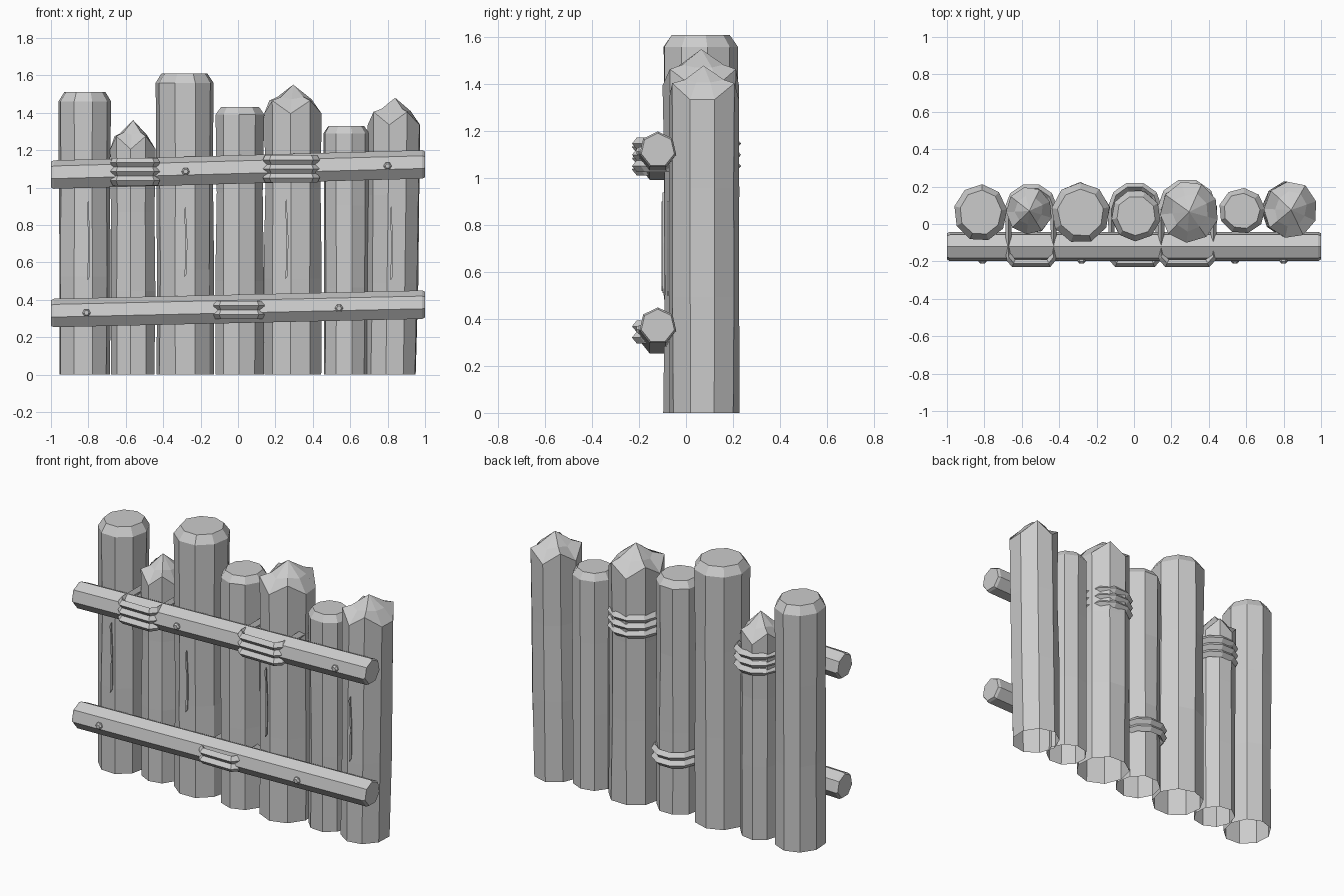
import bpy, bmesh, math, random
from mathutils import Vector

random.seed(4)
if "Cube" in bpy.data.objects:
    bpy.data.objects.remove(bpy.data.objects["Cube"], do_unlink=True)

GREY = 0.6
mat = bpy.data.materials.new("plain grey")
mat.use_nodes = True
mat.diffuse_color = (GREY, GREY, GREY, 1)
mat.node_tree.nodes["Principled BSDF"].inputs["Base Color"].default_value = (GREY, GREY, GREY, 1)


def finish(bm, name):
    bmesh.ops.recalc_face_normals(bm, faces=bm.faces)
    mesh = bpy.data.meshes.new(name)
    bm.to_mesh(mesh)
    bm.free()
    mesh.materials.append(mat)
    obj = bpy.data.objects.new(name, mesh)
    bpy.context.collection.objects.link(obj)
    return obj


def bridge(bm, a, b):
    n = len(a)
    for i in range(n):
        bm.faces.new((a[i], a[(i + 1) % n], b[(i + 1) % n], b[i]))


def log(name, x0, x1, y, ry, shoulder, top, pointed, lean=0.0, sides=9):
    """Hewn upright log, open at the foot, with a chamfered or pointed head."""
    bm = bmesh.new()
    cx, rx = (x0 + x1) / 2, (x1 - x0) / 2
    turn = random.uniform(0, 0.5)

    def ring(z, scale, wobble=0.0, zigzag=0.0):
        dx = lean * (z / top - 0.5)
        verts = []
        for i in range(sides):
            a = turn + math.tau * i / sides
            s = scale * (1 + random.uniform(-wobble, wobble))
            dz = zigzag * (1 if i % 2 else -1)
            verts.append(bm.verts.new((cx + dx + rx * s * math.cos(a),
                                       y + ry * s * math.sin(a), z + dz)))
        return verts

    rings = [ring(0, 1.0, 0.03), ring(shoulder * 0.36, 1.0, 0.035),
             ring(shoulder * 0.7, 0.99, 0.035)]
    if pointed:
        rings += [ring(shoulder, 1.02, 0.02, 0.035),
                  ring((shoulder * 0.6 + top * 0.4), 0.62, 0.1, 0.006)]
    else:
        rings += [ring(shoulder, 1.02, 0.01), ring(top, 0.8, 0.02)]
    for a, b in zip(rings, rings[1:]):
        bridge(bm, a, b)
    if pointed:
        tip = bm.verts.new((cx + lean / 2, y, top))
        for i in range(sides):
            bm.faces.new((rings[-1][i], rings[-1][(i + 1) % sides], tip))
    else:
        bm.faces.new(rings[-1])
    return finish(bm, name)


# Seven upright logs
log("log_1", -0.96, -0.68, 0.06, 0.15, 1.46, 1.51, False)
log("log_2", -0.68, -0.44, 0.07, 0.125, 1.24, 1.36, True)
log("log_3", -0.44, -0.13, 0.06, 0.16, 1.56, 1.61, False)
log("log_4", -0.12, 0.14, 0.045, 0.135, 1.39, 1.43, False)
log("log_5", 0.14, 0.45, 0.065, 0.16, 1.43, 1.55, True)
log("log_6", 0.455, 0.70, 0.07, 0.12, 1.29, 1.33, False)
log("log_7", 0.69, 0.97, 0.075, 0.15, 1.37, 1.48, True, 0.02)


RAIL_Y, RAIL_R = -0.12, 0.08


def rail(name, z_left, z_right):
    """Seven-sided cross rail with slightly bevelled ends."""
    bm = bmesh.new()
    rings = []
    for x, s in ((-1, 0.9), (-0.985, 1), (0.985, 1), (1, 0.9)):
        z = z_left + (z_right - z_left) * (x + 1) / 2
        rings.append([bm.verts.new((x, RAIL_Y + s * RAIL_R * math.sin(math.tau * i / 7),
                                    z + s * RAIL_R * math.cos(math.tau * i / 7)))
                      for i in range(7)])
    for a, b in zip(rings, rings[1:]):
        bridge(bm, a, b)
    bm.faces.new(rings[0])
    bm.faces.new(rings[-1])
    finish(bm, name)


rail("upper_rail", 1.065, 1.12)
rail("lower_rail", 0.325, 0.37)


def rope(name, cx, half, back, z, strands):
    """Stacked rope loops, diamond in section, tied round a log and a rail."""
    bm = bmesh.new()
    path = [(-half * 0.72, -0.21), (half * 0.72, -0.21), (half * 0.93, -0.175),
            (half * 0.93, 0.08)]
    for k in range(1, 5):
        a = math.pi * k / 5
        path.append((half * 0.93 * math.cos(a), 0.08 + (back - 0.1) * math.sin(a)))
    path += [(-half * 0.93, 0.08), (-half * 0.93, -0.175)]
    pitch = 0.048
    for s in range(strands):
        zc = z + (s - (strands - 1) / 2) * pitch
        rings = []
        for px, py in path:
            out = Vector((px, py - 0.02, 0)).normalized()
            p = Vector((cx + px, py, zc))
            rings.append([bm.verts.new(p + out * o + Vector((0, 0, h)))
                          for o, h in ((0.022, 0), (0, 0.025), (-0.022, 0), (0, -0.025))])
        for i in range(len(rings)):
            bridge(bm, rings[i], rings[(i + 1) % len(rings)])
    finish(bm, name)


rope("rope_upper_right", -0.55, 0.13, 0.215, 1.085, 3)
rope("rope_upper_left", 0.285, 0.15, 0.24, 1.1, 3)
rope("rope_lower", 0.005, 0.135, 0.225, 0.345, 2)


# Nail heads on the rails
for n, (x, z) in enumerate(((-0.81, 0.33), (0.54, 0.355), (-0.28, 1.085), (0.8, 1.115))):
    bm = bmesh.new()
    rings = [[bm.verts.new((x + r * math.cos(math.tau * i / 6), y,
                            z + r * math.sin(math.tau * i / 6))) for i in range(6)]
             for y, r in ((-0.18, 0.022), (-0.2, 0.022), (-0.21, 0.013))]
    bridge(bm, rings[0], rings[1])
    bridge(bm, rings[1], rings[2])
    bm.faces.new(rings[2])
    finish(bm, f"nail_{n + 1}")


# Thin wood splits on the fronts of the logs
for n, (x, y, z0, z1) in enumerate(((-0.8, -0.09, 0.5, 0.93), (0.26, -0.095, 0.51, 0.94),
                                    (0.82, -0.075, 0.5, 0.9), (-0.28, -0.098, 0.52, 0.9))):
    bm = bmesh.new()
    half = 0.006
    outline = [(x - half, z0), (x + half, z0 + 0.02), (x + half * 1.6, (z0 + z1) / 2),
               (x, z1), (x - half * 1.4, z1 - 0.02), (x, (z0 + z1) / 2)]
    front = [bm.verts.new((px, y - 0.006, pz)) for px, pz in outline]
    rear = [bm.verts.new((px, y + 0.003, pz)) for px, pz in outline]
    bm.faces.new(front)
    bm.faces.new(rear)
    bridge(bm, front, rear)
    finish(bm, f"wood_split_{n + 1}")
